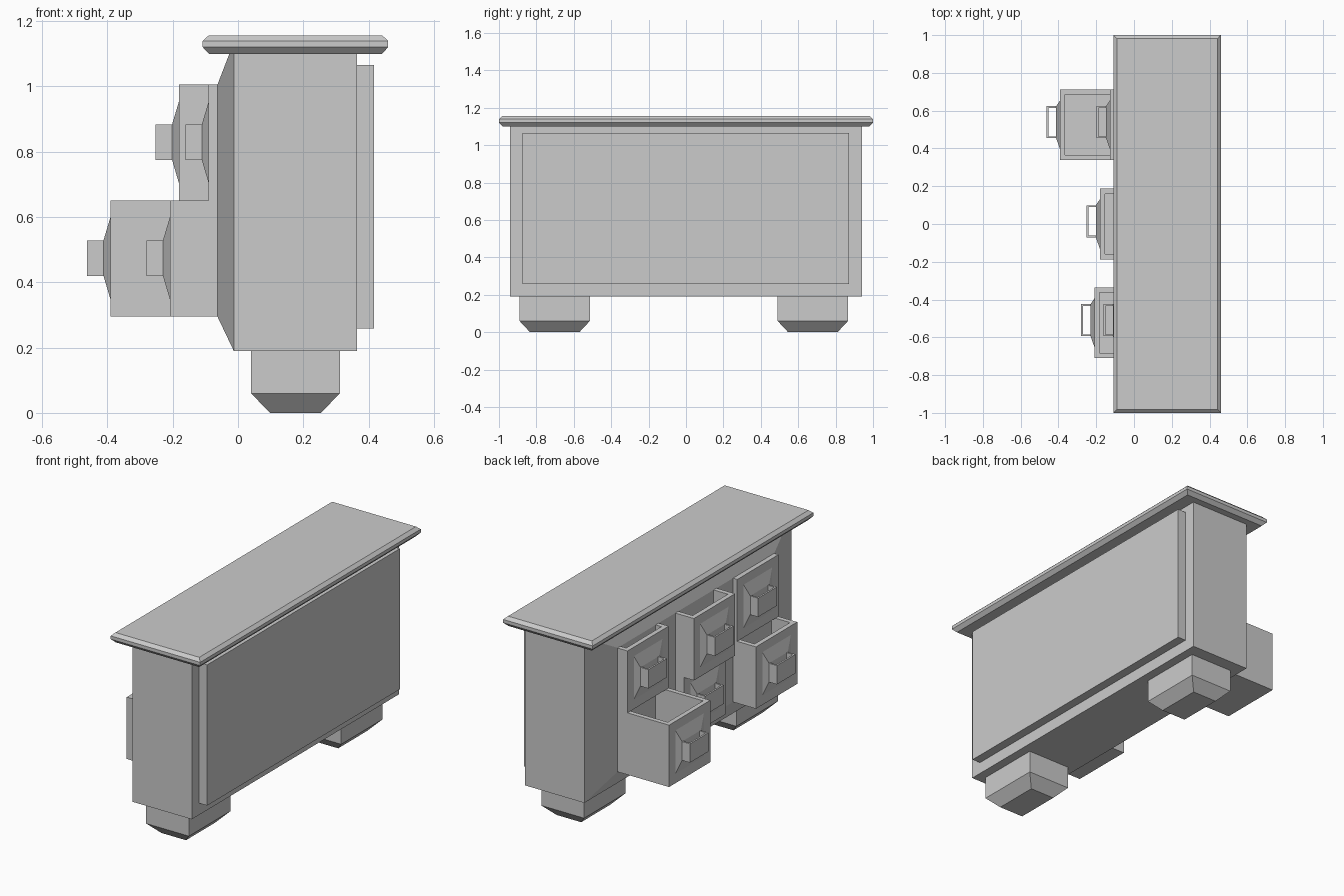
import bpy
import bmesh

if "Cube" in bpy.data.objects:
    bpy.data.objects.remove(bpy.data.objects["Cube"])


def finish(name, bm):
    bmesh.ops.recalc_face_normals(bm, faces=bm.faces[:])
    mesh = bpy.data.meshes.new(name)
    bm.to_mesh(mesh)
    bm.free()
    obj = bpy.data.objects.new(name, mesh)
    bpy.context.collection.objects.link(obj)
    return obj


def loft(name, axis, rings):
    """Capped loft of rectangles (pos, a0, a1, b0, b1); (a, b) is (y, z) on axis x, (x, y) on axis z."""
    bm = bmesh.new()
    loops = []
    for p, a0, a1, b0, b1 in rings:
        pts = [(a0, b0), (a1, b0), (a1, b1), (a0, b1)]
        loops.append([bm.verts.new((p, a, b) if axis == 'x' else (a, b, p)) for a, b in pts])
    for lo, hi in zip(loops, loops[1:]):
        for i in range(4):
            j = (i + 1) % 4
            bm.faces.new((lo[i], lo[j], hi[j], hi[i]))
    bm.faces.new(loops[0])
    bm.faces.new(loops[-1])
    return finish(name, bm)


def extrude_z(name, outline, z0, z1):
    bm = bmesh.new()
    face = bm.faces.new([bm.verts.new((x, y, z0)) for x, y in outline])
    new = bmesh.ops.extrude_face_region(bm, geom=[face])["geom"]
    verts = [g for g in new if isinstance(g, bmesh.types.BMVert)]
    bmesh.ops.translate(bm, verts=verts, vec=(0, 0, z1 - z0))
    return finish(name, bm)


# Cabinet body with the sloped drawer side facing -x
loft("body", 'x', [(-0.063, -0.71, 0.71, 0.295, 1.005),
                   (-0.013, -0.94, 0.94, 0.19, 1.135),
                   (0.365, -0.94, 0.94, 0.19, 1.135)])

# Flat panel on the +x side
loft("panel", 'x', [(0.36, -0.875, 0.872, 0.258, 1.065),
                    (0.417, -0.875, 0.872, 0.258, 1.065)])

# Counter top with chamfered edges
loft("counter_top", 'z', [(z, -0.108 + d, 0.46 - d, -1 + d, 1 - d)
                          for z, d in ((1.099, 0.02), (1.12, 0), (1.139, 0), (1.156, 0.018))])

# Two feet, tapered at the bottom
for name, y in (("foot_near", -0.702), ("foot_far", 0.678)):
    loft(name, 'z', [(0, 0.098, 0.254, y - 0.132, y + 0.132),
                     (0.06, 0.04, 0.312, y - 0.188, y + 0.188),
                     (0.2, 0.04, 0.312, y - 0.188, y + 0.188)])


def drawer(name, front, yc, z0):
    h, w, t = 0.355, 0.187, 0.027
    y0, y1, back = yc - w, yc + w, front + 0.36
    # Open-topped box
    outer = (front, back, y0, y1)
    inner = (front + t, back - t, y0 + t, y1 - t)
    loft(name + "_box", 'z', [(z0, *outer), (z0 + h, *outer),
                              (z0 + h, *inner), (z0 + t, *inner)])
    # Raised face
    hy = yc + 0.014
    loft(name + "_face", 'x', [(front, yc - 0.13, yc + 0.13, z0 + 0.054, z0 + 0.303),
                               (front - 0.021, hy - 0.085, hy + 0.085, z0 + 0.125, z0 + 0.233)])
    # U-shaped pull
    a, b, s = front - 0.021, front - 0.071, 0.01
    l, r = hy - 0.085, hy + 0.085
    extrude_z(name + "_pull", [(a, l), (b, l), (b, r), (a, r), (a, r - s),
                               (b + s, r - s), (b + s, l + s), (a, l + s)],
              z0 + 0.125, z0 + 0.233)


# Six drawers, each pulled out by a different amount: (y, lower front, upper front)
for i, (y, lower, upper) in enumerate(((-0.523, -0.209, -0.09),
                                       (0.0, -0.119, -0.181),
                                       (0.525, -0.391, -0.127))):
    drawer(f"lower_drawer_{i + 1}", lower, y, 0.295)
    drawer(f"upper_drawer_{i + 1}", upper, y, 0.65)
